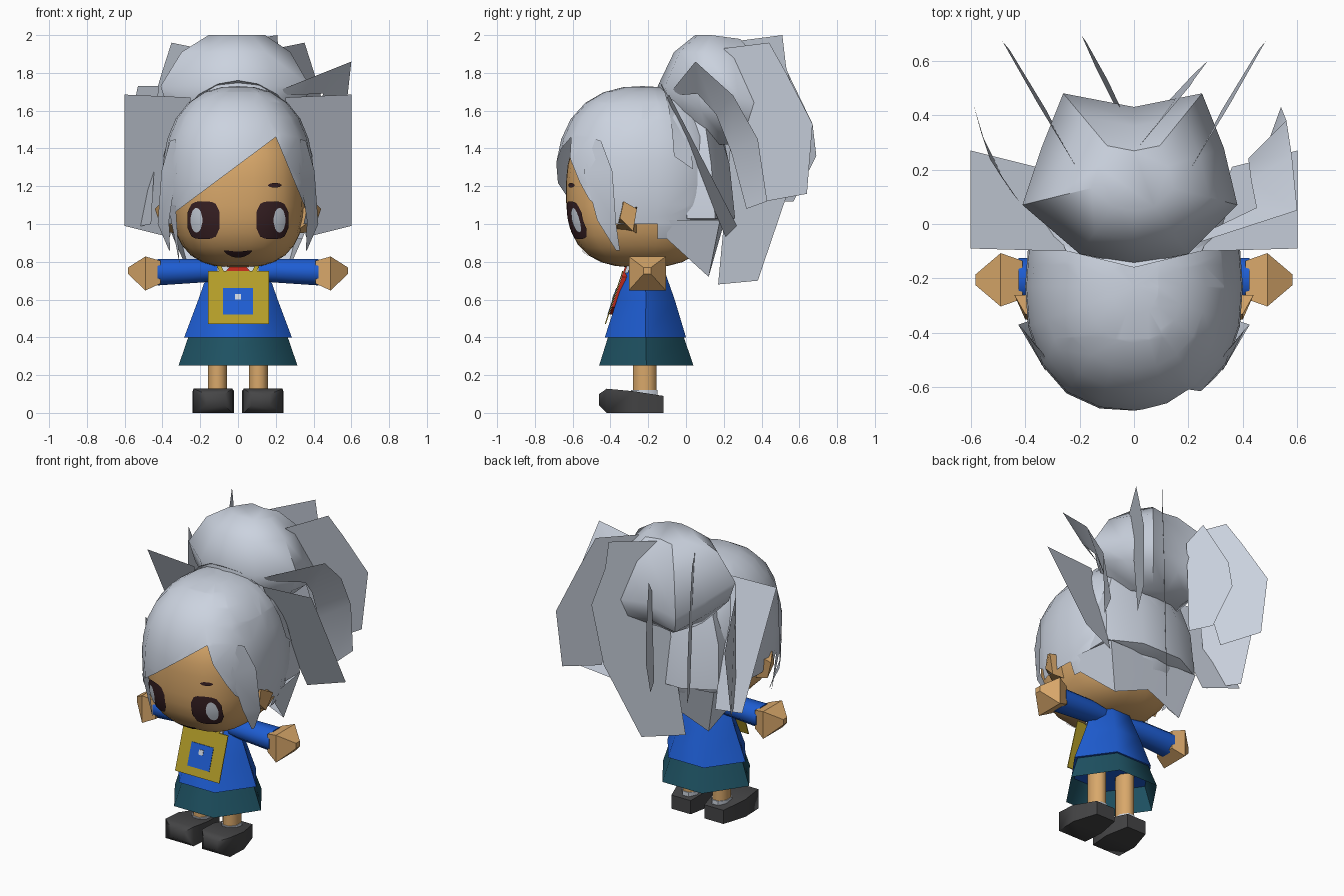
import bpy, bmesh, math
from mathutils import Vector

if "Cube" in bpy.data.objects:
    bpy.data.objects.remove(bpy.data.objects["Cube"])


def material(name, r, g, b):
    m = bpy.data.materials.new(name)
    m.diffuse_color = (r, g, b, 1)
    m.use_nodes = True
    m.node_tree.nodes["Principled BSDF"].inputs["Base Color"].default_value = m.diffuse_color
    return m


HAIR = material("silver_hair", 0.60, 0.65, 0.74)
SKIN = material("tan_skin", 0.69, 0.39, 0.145)
BLUE = material("blue_cloth", 0.013, 0.11, 0.65)
TEAL = material("teal_skirt", 0.013, 0.083, 0.122)
YELLOW = material("yellow_bag", 0.46, 0.34, 0.022)
DARK = material("dark_shoe", 0.06, 0.06, 0.062)
BROWN = material("eye_brown", 0.04, 0.015, 0.018)
RED = material("red_scarf", 0.50, 0.022, 0.01)
WHITE = material("soft_white", 0.62, 0.67, 0.75)


def finish(name, bm, mat, smooth=None):
    bmesh.ops.recalc_face_normals(bm, faces=bm.faces)
    me = bpy.data.meshes.new(name)
    bm.to_mesh(me)
    bm.free()
    me.materials.append(mat)
    ob = bpy.data.objects.new(name, me)
    bpy.context.collection.objects.link(ob)
    if smooth:
        bpy.ops.object.select_all(action='DESELECT')
        ob.select_set(True)
        bpy.context.view_layer.objects.active = ob
        bpy.ops.object.shade_smooth_by_angle(angle=math.radians(smooth))
    return ob


def loft(name, rings, mat, smooth=50, caps=True):
    bm = bmesh.new()
    vs = [[bm.verts.new(p) for p in r] for r in rings]
    n = len(vs[0])
    for a, b in zip(vs, vs[1:]):
        for i in range(n):
            j = (i + 1) % n
            bm.faces.new((a[i], a[j], b[j], b[i]))
    if caps:
        bm.faces.new(vs[0])
        bm.faces.new(vs[-1])
    return finish(name, bm, mat, smooth)


def ring(cx, hx, y0, y1, z, n=8):
    """Horizontal ring with a flat side to the front."""
    k = 1 / math.cos(math.pi / n)
    out = []
    for i in range(n):
        a = 2 * math.pi * (i + 0.5) / n
        out.append((cx + hx * k * math.cos(a),
                    (y0 + y1) / 2 + (y1 - y0) / 2 * k * math.sin(a), z))
    return out


def hex_ring(hx, y0, y1, z):
    """Six-sided ring, corners at the sides, flat in front."""
    c, w = (y0 + y1) / 2, 0.46 * hx
    return [(hx, c, z), (w, y1, z), (-w, y1, z), (-hx, c, z), (-w, y0, z), (w, y0, z)]


def sheet(name, pts, mat=HAIR):
    bm = bmesh.new()
    bm.faces.new([bm.verts.new(p) for p in pts])
    return finish(name, bm, mat)


def strip(name, a, b, mat=HAIR, smooth=40):
    bm = bmesh.new()
    va = [bm.verts.new(p) for p in a]
    vb = [bm.verts.new(p) for p in b]
    for i in range(len(a) - 1):
        bm.faces.new((va[i], va[i + 1], vb[i + 1], vb[i]))
    return finish(name, bm, mat, smooth)


def rounded_ball(center, half, p, u, v):
    bm = bmesh.new()
    bmesh.ops.create_uvsphere(bm, u_segments=u, v_segments=v, radius=1)
    for w in bm.verts:
        s = sum(abs(c) ** p for c in w.co) ** (-1 / p)
        w.co = [center[i] + half[i] * w.co[i] * s for i in range(3)]
    return bm


# Head
HC, HH, HP = (0, -0.235, 1.17), (0.355, 0.40, 0.40), 2.75
finish("head", rounded_ball(HC, HH, HP, 28, 18), SKIN, 60)


def on_face(x, z, off=0.005):
    t = 1 - abs((x - HC[0]) / HH[0]) ** HP - abs((z - HC[2]) / HH[2]) ** HP
    return (x, HC[1] - HH[1] * max(t, 0) ** (1 / HP) - off, z)


def face_patch(name, cx, cz, rx, rz, mat, off, p=2.0, bend=0.0):
    """Thin rounded plate that follows the face."""
    bm = bmesh.new()
    rows = []
    for k in range(9):
        u = -0.98 + 1.96 * k / 8
        h = rz * (1 - abs(u) ** p) ** (1 / p)
        rows.append([bm.verts.new(on_face(cx + rx * u, cz + bend * u * u + h * (j / 2 - 1), off))
                     for j in range(5)])
    for a, b in zip(rows, rows[1:]):
        for j in range(4):
            bm.faces.new((a[j], a[j + 1], b[j + 1], b[j]))
    return finish(name, bm, mat, 60)


# Eyes, ears, brow, mouth
for s, side in ((1, "right"), (-1, "left")):
    face_patch(side + "_eye", s * 0.182, 1.02, 0.087, 0.10, BROWN, 0.004, 3.2)
    face_patch(side + "_eye_white", s * 0.22, 1.02, 0.032, 0.065, WHITE, 0.008)
    ear = [[(s * 0.32, -0.37, 0.97), (s * 0.34, -0.36, 1.08), (s * 0.34, -0.26, 1.10), (s * 0.32, -0.26, 0.95)],
           [(s * 0.40, -0.35, 1.03), (s * 0.40, -0.33, 1.12), (s * 0.44, -0.26, 1.08), (s * 0.40, -0.28, 0.96)]]
    loft(side + "_ear", ear, SKIN, 30)
face_patch("brow", 0.195, 1.205, 0.036, 0.012, BROWN, 0.005)
face_patch("mouth", 0, 0.838, 0.075, 0.016, BROWN, 0.006, 2, 0.02)

# Hair cap with a slanted fringe opening and gaps below the ears
bm = rounded_ball((0, -0.23, 1.22), (0.40, 0.46, 0.51), 2.4, 20, 14)
peak = Vector((0.2, 0, 1.46))
n1, n2 = Vector((-0.745, 0, 1)), Vector((2.4, 0, 1))
for co, no in ((peak, n1), (peak, n2), ((0, -0.42, 0), (0, 1, 0)), ((0, -0.15, 0), (0, 1, 0)),
               ((0, 0, 1.0), (0, 0, 1)), ((0, 0, 0.92), (0, 0, 1))):
    bmesh.ops.bisect_plane(bm, geom=bm.verts[:] + bm.edges[:] + bm.faces[:],
                           plane_co=co, plane_no=no, dist=1e-5)


def is_open(f):
    c = f.calc_center_median()
    fringe = c.y < -0.42 and (c - peak).dot(n1) < 0 and (c - peak).dot(n2) < 0
    ear_gap = c.y < -0.15 and c.z < 1.0
    return fringe or ear_gap or c.z < 0.92


bmesh.ops.delete(bm, geom=[f for f in bm.faces if is_open(f)], context='FACES')
finish("hair_cap", bm, HAIR, 60)

# Raised hair band over the crown
front, back = [], []
for i in range(11):
    a = math.radians(15 + 15 * i)
    x, z = 0.41 * math.cos(a), 1.22 + 0.54 * math.sin(a)
    front.append((x, -0.16 + 0.1 * abs(math.cos(a)), z))
    back.append((x * 0.93, -0.06 + 0.1 * abs(math.cos(a)), z - 0.07))
strip("hair_band", front, back)

# Bun: one outline scaled per height, its rim drooping at the back
outline = [(-0.41, 0.07), (-0.2, -0.11), (0, -0.15), (0.2, -0.11), (0.38, 0.07),
           (0.33, 0.28), (0.25, 0.48), (0, 0.43), (-0.26, 0.48), (-0.34, 0.28)]
bun = []
for z, k, droop in ((2.0, 0.38, 0.05), (1.91, 0.73, 0.15), (1.73, 1.0, 0.3), (1.60, 0.90, 0.25), (1.42, 0.5, 0.0)):
    bun.append([(x * k, 0.17 + (y - 0.17) * k, z - droop * max(0, y - 0.07)) for x, y in outline])
loft("bun", bun, HAIR, 45)

# Back hair under the bun, with a ragged curtain behind the neck
loft("back_hair", [ring(0, h, a, b, z, 8) for z, h, a, b in
                   ((1.55, 0.25, -0.05, 0.16), (1.32, 0.33, -0.1, 0.23), (1.03, 0.345, -0.1, 0.26),
                    (0.98, 0.2, -0.05, 0.15))], HAIR, 50)
strip("neck_curtain",
      [(-0.37, -0.1, 1.02), (-0.33, 0.18, 1.02), (0, 0.2, 1.0), (0.33, 0.18, 1.02), (0.37, -0.1, 1.02)],
      [(-0.34, -0.1, 0.92), (-0.25, 0.12, 0.72), (0, 0.13, 0.82), (0.25, 0.12, 0.72), (0.34, -0.1, 0.92)])

# Loose hair blades and sheets
for s, side in ((1, "right"), (-1, "left")):
    prof = [(0.2, 1.93), (0.44, 1.96), (0.53, 1.80), (0.67, 1.53), (0.64, 1.16), (0.42, 1.12), (0.33, 1.5)]
    sheet(side + "_big_blade", [(s * (0.2 + (y - 0.2) * 0.604 + (z - 1.6) * 0.02), y, z) for y, z in prof])
    sheet(side + "_hanging_sheet", [(s * 0.25, -0.10, 1.67), (s * 0.60, -0.09, 1.685),
                                    (s * 0.60, 0.27, 0.99), (s * 0.36, 0.21, 0.93)])
    # pointed lock in front of the ear
    strip(side + "_front_lock",
          [(s * 0.33, -0.48, 1.45), (s * 0.325, -0.54, 1.28), (s * 0.365, -0.47, 1.02), (s * 0.36, -0.37, 0.86)],
          [(s * 0.36, -0.45, 1.44), (s * 0.405, -0.39, 1.28), (s * 0.425, -0.37, 1.0), (s * 0.365, -0.35, 0.86)])
sheet("left_face_lock", [(-0.33, -0.53, 1.10), (-0.37, -0.42, 1.10), (-0.31, -0.45, 0.79)])
c_prof = [(0.28, 1.97), (0.51, 2.0), (0.53, 1.83), (0.6, 1.6), (0.55, 1.2), (0.38, 0.7), (0.17, 0.68), (0.2, 1.0)]
sheet("back_right_blade", [((y - 0.28) * 0.84 + (z - 1.5) * 0.03, y, z) for y, z in c_prof])
b_prof = [(0.43, 1.72), (0.53, 1.82), (0.67, 1.53), (0.69, 1.36), (0.57, 1.12), (0.43, 1.12)]
sheet("back_left_blade", [(-0.06 - (y - 0.43) * 0.5 + (z - 1.4) * 0.03, y, z) for y, z in b_prof])
strip("right_curl",
      [(0.2, -0.08, 1.70), (0.60, 0.05, 1.86), (0.58, 0.25, 1.68), (0.56, 0.38, 1.45), (0.54, 0.43, 1.12)],
      [(0.2, -0.06, 1.68), (0.45, 0.06, 1.69), (0.43, 0.16, 1.58), (0.42, 0.24, 1.38), (0.5, 0.32, 1.08)])
sheet("left_curl", [(-0.42, 0.08, 1.73), (-0.53, 0.24, 1.73), (-0.59, 0.44, 1.45),
                    (-0.56, 0.33, 0.98), (-0.46, 0.13, 1.0)])

# Torso and skirt
loft("tunic", [hex_ring(0.285, -0.43, 0.0, 0.40), hex_ring(0.21, -0.365, -0.06, 0.60),
               hex_ring(0.15, -0.31, -0.12, 0.77), hex_ring(0.11, -0.28, -0.14, 0.815)], BLUE, 65)
loft("skirt", [hex_ring(0.315, -0.46, 0.04, 0.25), hex_ring(0.26, -0.41, -0.015, 0.41)], TEAL, 65, False)


# Chest pieces that lean with the tunic front
def lean(x, z, off):
    return (x, -0.43 + (z - 0.40) * 0.33 - off, z)


def plate(name, x0, x1, z0, z1, off, thick, mat):
    corners = ((x0, z0), (x1, z0), (x1, z1), (x0, z1))
    loft(name, [[lean(x, z, o) for x, z in corners] for o in (off, off + thick)], mat, None)


loft("scarf", [[lean(x, z, o) for x, z in ((0, 0.52), (0.09, 0.56), (0.09, 0.72), (0.03, 0.79),
                                           (-0.03, 0.79), (-0.09, 0.72), (-0.09, 0.56))]
               for o in (-0.01, 0.016)], RED, None)
plate("collar", -0.11, 0.11, 0.74, 0.79, -0.01, 0.018, WHITE)
plate("bag", -0.16, 0.163, 0.47, 0.75, 0.017, 0.006, YELLOW)
plate("bag_patch", -0.08, 0.08, 0.52, 0.66, 0.023, 0.003, BLUE)
plate("bag_dot", -0.016, 0.016, 0.60, 0.63, 0.026, 0.003, WHITE)

for s, side in ((1, "right"), (-1, "left")):
    sheet(side + "_strap", [lean(s * x, z, 0.022) for x, z in
                            ((0.075, 0.75), (0.10, 0.75), (0.125, 0.81), (0.105, 0.81))], YELLOW)

    # Arms: x, y half, z low, z high
    def arm_ring(x, hy, z0, z1, n=8):
        k = 1 / math.cos(math.pi / n)
        return [(s * x, -0.205 + hy * k * math.cos(2 * math.pi * (i + .5) / n),
                 (z0 + z1) / 2 + (z1 - z0) / 2 * k * math.sin(2 * math.pi * (i + .5) / n)) for i in range(n)]
    loft(side + "_sleeve", [arm_ring(0.08, 0.06, 0.70, 0.80), arm_ring(0.2, 0.075, 0.69, 0.815),
                            arm_ring(0.425, 0.08, 0.675, 0.815)], BLUE, 65)
    loft(side + "_hand", [arm_ring(0.41, 0.07, 0.685, 0.805, 4), arm_ring(0.49, 0.098, 0.648, 0.828, 4),
                          arm_ring(0.582, 0.02, 0.735, 0.77, 4)], SKIN, 40)

    # Legs, socks and shoes
    loft(side + "_leg", [ring(s * 0.108, 0.05, -0.28, -0.155, z) for z in (0.08, 0.42)], SKIN, 75)
    loft(side + "_sock", [ring(s * 0.108, 0.054, -0.29, -0.15, z) for z in (0.08, 0.122)], WHITE)
    shoe = []
    for y, x0, x1, z0, z1 in ((-0.46, 0.07, 0.17, 0.04, 0.10), (-0.42, 0.03, 0.235, 0.0, 0.128),
                              (-0.28, 0.02, 0.24, 0.0, 0.115), (-0.12, 0.05, 0.19, 0.0, 0.09)):
        shoe.append([(s * x0, y, z0), (s * x1, y, z0), (s * x1 * 1.0, y, z1), (s * x0, y, z1)])
    loft(side + "_shoe", shoe, DARK, 60)
